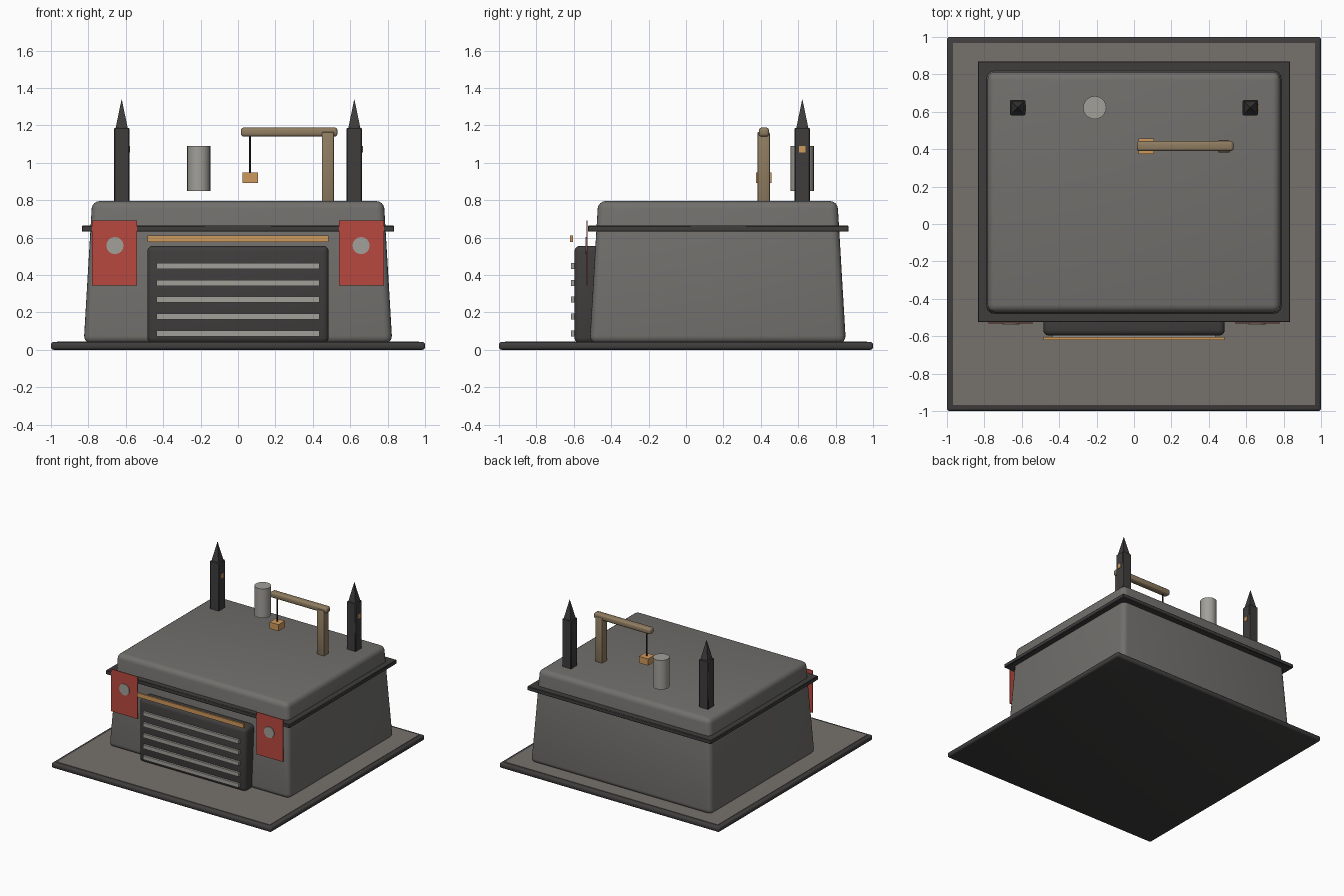
import bpy, bmesh, math
from mathutils import Vector

if "Cube" in bpy.data.objects:
    bpy.data.objects.remove(bpy.data.objects["Cube"])


def material(name, rgb):
    m = bpy.data.materials.new(name)
    m.diffuse_color = (*rgb, 1.0)
    m.use_nodes = True
    m.node_tree.nodes["Principled BSDF"].inputs["Base Color"].default_value = m.diffuse_color
    return m


STONE = material("grey_stone", (0.165, 0.16, 0.15))
PAVING = material("warm_paving", (0.18, 0.165, 0.15))
DARK = material("dark_iron", (0.05, 0.047, 0.046))
BLACK = material("black_cable", (0.02, 0.02, 0.02))
STEEL = material("pale_steel", (0.36, 0.35, 0.32))
RED = material("banner_red", (0.48, 0.065, 0.05))
AMBER = material("amber", (0.62, 0.32, 0.11))
WOOD = material("tan_wood", (0.28, 0.205, 0.12))


def finish(bm, name, mat, smooth=False):
    bmesh.ops.recalc_face_normals(bm, faces=bm.faces)
    mesh = bpy.data.meshes.new(name)
    bm.to_mesh(mesh)
    bm.free()
    mesh.materials.append(mat)
    ob = bpy.data.objects.new(name, mesh)
    bpy.context.collection.objects.link(ob)
    if smooth:
        bpy.ops.object.select_all(action='DESELECT')
        ob.select_set(True)
        bpy.context.view_layer.objects.active = ob
        bpy.ops.object.shade_smooth_by_angle(angle=math.radians(40))
    return ob


def box(name, mat, x, y, z, bevel=0.0, taper=0.0, segments=3):
    """Box from (min, max) ranges; taper pulls the top in on every side."""
    bm = bmesh.new()
    bmesh.ops.create_cube(bm, size=1)
    for v in bm.verts:
        t = taper if v.co.z > 0 else 0.0
        sx, sy = math.copysign(t, v.co.x), math.copysign(t, v.co.y)
        v.co = Vector((x[v.co.x > 0] - sx, y[v.co.y > 0] - sy, z[v.co.z > 0]))
    if bevel:
        bmesh.ops.bevel(bm, geom=bm.edges[:], offset=bevel, segments=segments,
                        profile=0.5, affect='EDGES')
    return finish(bm, name, mat, bevel > 0)


def cylinder(name, mat, centre, r, depth, sides, r2=None, axis='Z', spin=0.0):
    bm = bmesh.new()
    bmesh.ops.create_cone(bm, cap_ends=True, segments=sides, radius1=r,
                          radius2=r if r2 is None else r2, depth=depth)
    for v in bm.verts:
        c, s = math.cos(spin), math.sin(spin)
        p = Vector((v.co.x * c - v.co.y * s, v.co.x * s + v.co.y * c, v.co.z))
        if axis == 'Y':
            p = Vector((p.x, -p.z, p.y))
        v.co = p + Vector(centre)
    return finish(bm, name, mat, sides > 4)


# Ground slab with paved top
box("base_slab", DARK, (-1, 1), (-1, 1), (0, 0.042), 0.015)
box("base_paving", PAVING, (-0.967, 0.967), (-0.967, 0.967), (0.038, 0.045))

# Main hall and its surrounding band
box("hall_body", STONE, (-0.825, 0.825), (-0.515, 0.855), (0.035, 0.795),
    0.04, taper=0.045, segments=4)
box("hall_band", DARK, (-0.835, 0.835), (-0.525, 0.87), (0.632, 0.664), 0.004, segments=1)

# Front shutter with slats and lintel strip
box("shutter", DARK, (-0.485, 0.485), (-0.597, -0.45), (0.035, 0.556), 0.03)
for i in range(5):
    z = 0.088 + i * 0.09
    box(f"shutter_slat_{i + 1}", STEEL, (-0.435, 0.435), (-0.614, -0.59), (z - 0.016, z + 0.016))
box("lintel_strip", AMBER, (-0.485, 0.485), (-0.62, -0.605), (0.575, 0.61))

# Banners with round emblems, and corner spires
for side, s in (("left", -1), ("right", 1)):
    bx = 0.66 * s
    box(f"banner_{side}", RED, (bx - 0.12, bx + 0.12), (-0.532, -0.526), (0.345, 0.692))
    cylinder(f"banner_disc_{side}", STEEL, (bx - 0.002 * s, -0.534, 0.557), 0.046, 0.008, 16, axis='Y')

    sx = 0.622 * s
    box(f"spire_shaft_{side}", DARK, (sx - 0.041, sx + 0.041), (0.581, 0.663),
        (0.785, 1.187), 0.005, segments=1)
    cylinder(f"spire_tip_{side}", DARK, (sx, 0.622, 1.263), 0.046, 0.157, 4, r2=0.0, spin=math.pi / 4)
    box(f"spire_window_{side}", AMBER, (sx + 0.038, sx + 0.045), (0.605, 0.639), (1.055, 1.09))

# Roof vent drum
cylinder("vent_drum", STEEL, (-0.21, 0.622, 0.97), 0.062, 0.24, 20)

# Crane: post, jib, cable and hanging crate
box("crane_post", WOOD, (0.448, 0.514), (0.382, 0.448), (0.785, 1.165), 0.008, segments=2)
box("crane_jib", WOOD, (0.015, 0.532), (0.389, 0.444), (1.14, 1.188), 0.015)
cylinder("crane_cable", BLACK, (0.065, 0.416, 1.045), 0.005, 0.21, 8)
box("hanging_crate", AMBER, (0.025, 0.107), (0.374, 0.456), (0.893, 0.947))
